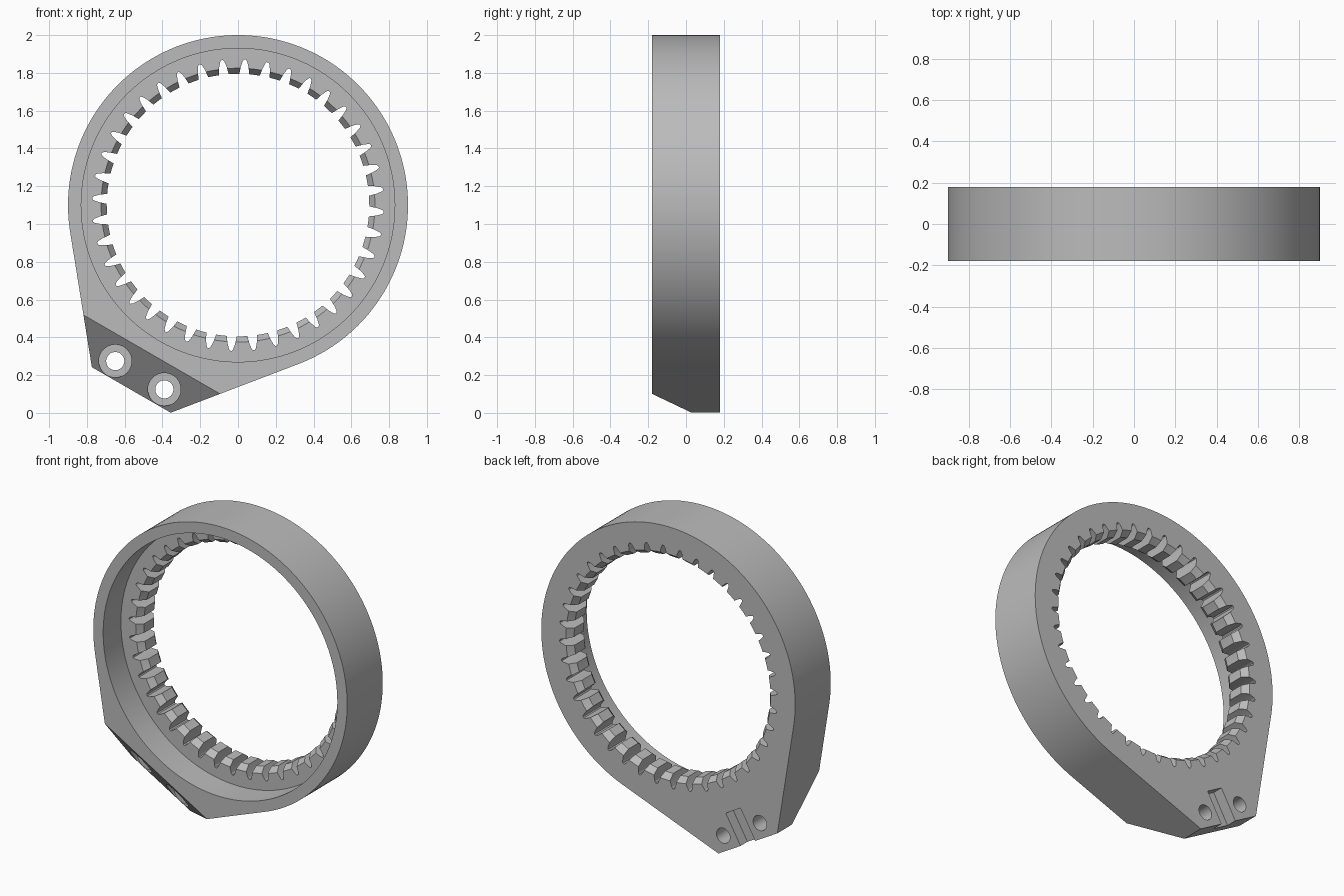
import bpy, bmesh
from math import sin, cos, pi, acos, atan2, hypot, radians
from mathutils import Vector

if "Cube" in bpy.data.objects:
    bpy.data.objects.remove(bpy.data.objects["Cube"])

CENTRE = Vector((0, 0, 1.1))
RADIUS, HALF = 0.9, 0.18
FLOOR = 0.0                       # depth where the counterbore ends
TIP, LAND = 0.695, 0.725          # tooth tip radius, chamfered tip radius
TEETH = 40
OUT = Vector((-0.5, 0, -cos(pi / 6)))     # from ring centre towards the tab
SIDE = Vector((cos(pi / 6), 0, -0.5))     # along the tab edge

steel = bpy.data.materials.new("plain_grey")
steel.use_nodes = True
grey = (0.5, 0.5, 0.5, 1)
steel.diffuse_color = grey
steel.node_tree.nodes["Principled BSDF"].inputs["Base Color"].default_value = grey


def spot(side, out, y=0.0):
    """Point in the tab's own frame."""
    return CENTRE + SIDE * side + OUT * out + Vector((0, y, 0))


def polar(r, a, y=0.0):
    return CENTRE + Vector((r * cos(a), y, r * sin(a)))


def loft(name, first, second):
    """Closed solid between two matching loops."""
    bm = bmesh.new()
    a = [bm.verts.new(p) for p in first]
    b = [bm.verts.new(p) for p in second]
    bm.faces.new(a)
    bm.faces.new(b[::-1])
    for i in range(len(a)):
        j = (i + 1) % len(a)
        bm.faces.new((a[j], a[i], b[i], b[j]))
    bmesh.ops.recalc_face_normals(bm, faces=bm.faces)
    mesh = bpy.data.meshes.new(name)
    bm.to_mesh(mesh)
    bm.free()
    mesh.materials.append(steel)
    obj = bpy.data.objects.new(name, mesh)
    bpy.context.scene.collection.objects.link(obj)
    return obj


def prism(name, points, y0, y1):
    return loft(name, [Vector((p.x, y0, p.z)) for p in points],
                [Vector((p.x, y1, p.z)) for p in points])


def frustum(name, mid, r0, r1, y0, y1, n=160):
    ring = [Vector((cos(2 * pi * i / n), 0, sin(2 * pi * i / n))) for i in range(n)]
    base = Vector((mid.x, 0, mid.z))
    return loft(name, [base + v * r0 + Vector((0, y0, 0)) for v in ring],
                [base + v * r1 + Vector((0, y1, 0)) for v in ring])


# Ring body with a tab held by two tangent sides
corners = [spot(-0.241, 1.13), spot(0.241, 1.13)]
ends = []
for corner, sign in zip(corners, (-1, 1)):
    rel = corner - CENTRE
    ends.append(atan2(rel.z, rel.x) + sign * acos(RADIUS / hypot(rel.x, rel.z)))
start, stop = ends[1], ends[0] + 2 * pi
while stop - start > 2 * pi:
    stop -= 2 * pi
arc = [polar(RADIUS, start + (stop - start) * i / 140) for i in range(141)]
body = prism("ring_gear_body", arc + corners, -HALF, HALF)

cutters = []

# Wide front counterbore
cutters.append(frustum("counterbore", CENTRE, 0.83, 0.83, -0.4, FLOOR))

# Internal teeth: one gap profile repeated around the bore
gap = [(TIP, 0.038), (0.735, 0.027), (0.763, 0.015), (0.772, 0.006)]
profile = [(r, -a) for r, a in gap] + [(r, a) for r, a in reversed(gap)]
loop = []
for k in range(TEETH):
    mid = pi / 2 - 0.048 + 2 * pi * k / TEETH
    loop += [polar(r, mid + a) for r, a in profile]
    loop.append(polar(TIP, mid + pi / TEETH))
cutters.append(prism("tooth_gaps", loop, -0.4, 0.4))

# Chamfers on both ends of the teeth
slope = (LAND - TIP) / 0.04
for name, face, way in (("front_chamfer", FLOOR, 1), ("back_chamfer", HALF, -1)):
    cutters.append(frustum(name, CENTRE, LAND + 0.02 * slope, TIP - 0.02 * slope,
                           face - way * 0.02, face + way * 0.06))

# Sloped front of the tab
wedge = [(0.86, -0.231), (1.2, 0.098), (1.2, -0.231)]
cutters.append(loft("tab_slope", [spot(-0.8, d, y) for d, y in wedge],
                    [spot(0.8, d, y) for d, y in wedge]))

# Bolt holes with flat seats
for s in (-0.15, 0.15):
    cutters.append(frustum("bolt_seat", spot(s, 1.04), 0.087, 0.087, -0.4, 0.03, 48))
    cutters.append(frustum("bolt_hole", spot(s, 1.04), 0.048, 0.048, -0.4, 0.4, 40))

# Key slot in the back of the tab
slot = [spot(-0.06, 0.92), spot(0.06, 0.92), spot(0.06, 1.3), spot(-0.06, 1.3)]
cutters.append(prism("key_slot", slot, 0.11, 0.4))

for cutter in cutters:
    cutter.hide_render = True
    mod = body.modifiers.new(cutter.name, "BOOLEAN")
    mod.operation, mod.solver, mod.object = "DIFFERENCE", "EXACT", cutter

# Bake the cuts and drop the cutters
bpy.context.view_layer.update()
graph = bpy.context.evaluated_depsgraph_get()
cut_mesh = bpy.data.meshes.new_from_object(body.evaluated_get(graph))
body.modifiers.clear()
body.data = cut_mesh
for cutter in cutters:
    bpy.data.objects.remove(cutter)

bpy.ops.object.select_all(action="DESELECT")
body.select_set(True)
bpy.context.view_layer.objects.active = body
bpy.ops.object.shade_smooth_by_angle(angle=radians(20))
